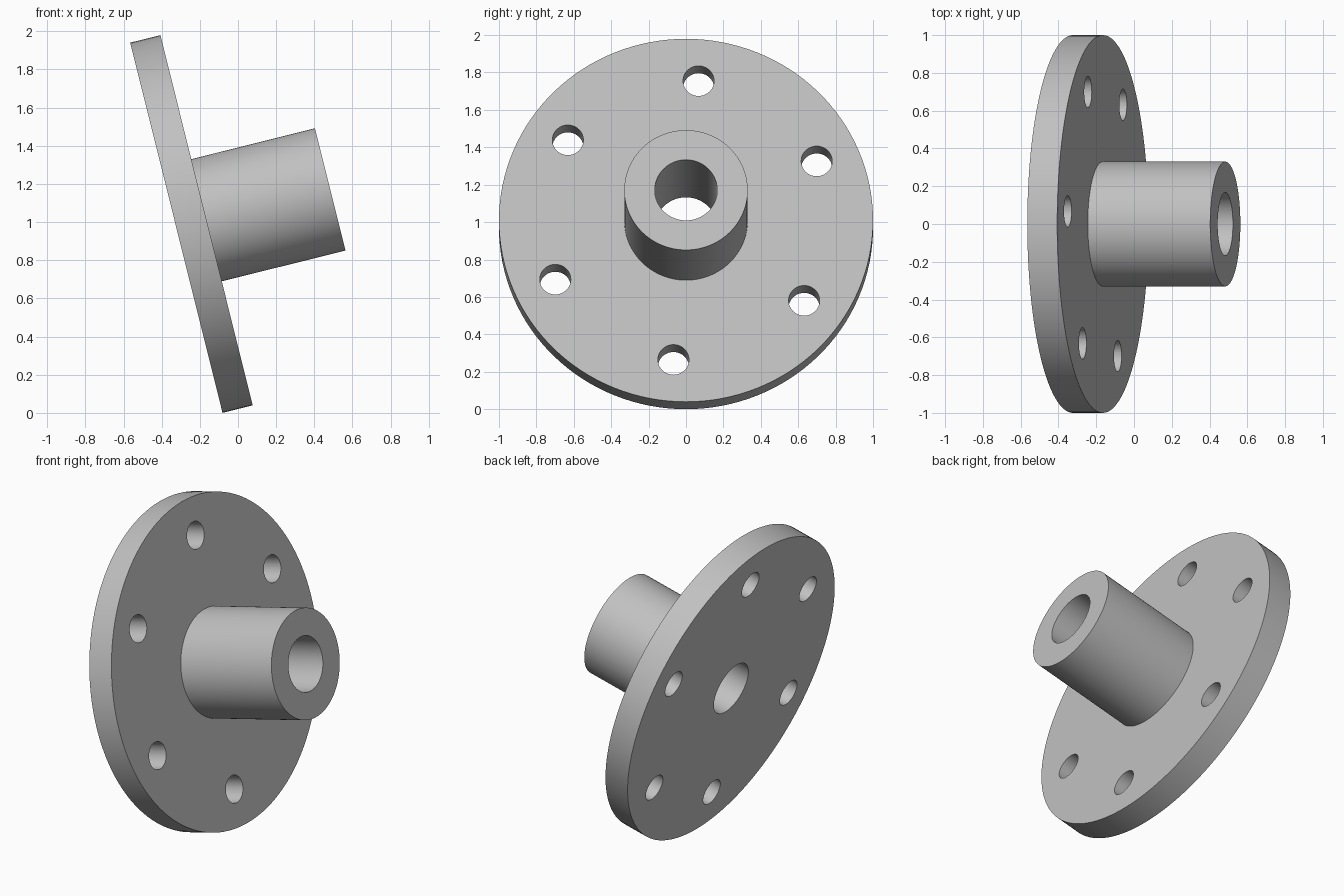
import bpy
import bmesh
import math
from mathutils import Matrix, Vector

TILT = math.radians(14)          # lean of the axis above horizontal
PLATE_R, HUB_R, BORE_R = 1.0, 0.33, 0.167
PLATE_T, LENGTH = 0.163, 0.831
BOLT_R, BOLT_CIRCLE, BOLT_TURN, BOLTS = 0.083, 0.771, math.radians(5), 6

cube = bpy.data.objects.get("Cube")
if cube:
    bpy.data.objects.remove(cube, do_unlink=True)

grey = bpy.data.materials.new("light grey metal")
grey.use_nodes = True
colour = (0.53, 0.53, 0.53, 1)
grey.diffuse_color = colour
grey.node_tree.nodes["Principled BSDF"].inputs["Base Color"].default_value = colour


def add_object(name, bm):
    bmesh.ops.recalc_face_normals(bm, faces=bm.faces)
    mesh = bpy.data.meshes.new(name)
    bm.to_mesh(mesh)
    bm.free()
    mesh.materials.append(grey)
    obj = bpy.data.objects.new(name, mesh)
    bpy.context.collection.objects.link(obj)
    return obj


# Flange plate and hub: one turned profile with a through bore
profile = [(BORE_R, 0), (PLATE_R, 0), (PLATE_R, PLATE_T),
           (HUB_R, PLATE_T), (HUB_R, LENGTH), (BORE_R, LENGTH)]
bm = bmesh.new()
verts = [bm.verts.new((r, 0, z)) for r, z in profile]
edges = [bm.edges.new((verts[i - 1], verts[i])) for i in range(len(verts))]
bmesh.ops.spin(bm, geom=verts + edges, cent=(0, 0, 0), axis=(0, 0, 1),
               angle=math.tau, steps=128, use_merge=True)
bmesh.ops.remove_doubles(bm, verts=bm.verts, dist=0.0001)
flange = add_object("flanged_hub", bm)

# Ring of bolt hole cutters
bm = bmesh.new()
for i in range(BOLTS):
    a = BOLT_TURN + i * math.tau / BOLTS
    place = Vector((-math.cos(a), math.sin(a), 0)) * BOLT_CIRCLE
    place.z = PLATE_T / 2
    bmesh.ops.create_cone(bm, cap_ends=True, segments=48, radius1=BOLT_R,
                          radius2=BOLT_R, depth=PLATE_T * 2,
                          matrix=Matrix.Translation(place))
cutter = add_object("bolt_hole_cutter", bm)
cutter.hide_render = True

cut = flange.modifiers.new("bolt holes", "BOOLEAN")
cut.operation = "DIFFERENCE"
cut.solver = "EXACT"
cut.object = cutter
bpy.ops.object.select_all(action="DESELECT")
flange.select_set(True)
bpy.context.view_layer.objects.active = flange
bpy.ops.object.modifier_apply(modifier=cut.name)
bpy.data.objects.remove(cutter, do_unlink=True)

# Lean the part back so the plate rim rests on the ground
back_centre = Vector((-0.323, 0, PLATE_R * math.cos(TILT)))
flange.data.transform(Matrix.Translation(back_centre)
                      @ Matrix.Rotation(math.pi / 2 - TILT, 4, "Y"))
bpy.ops.object.shade_smooth_by_angle(angle=math.radians(30))
